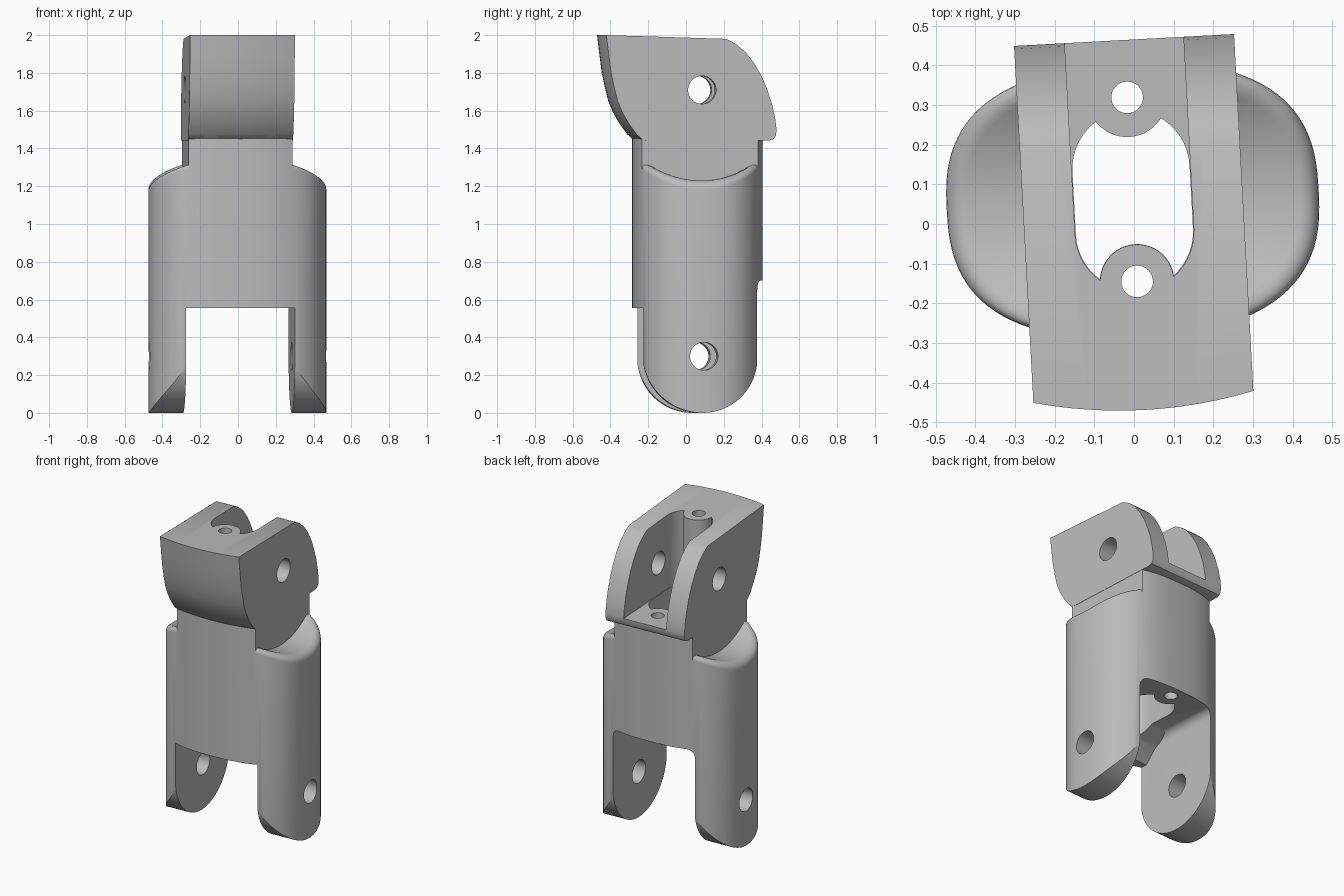
import bpy, bmesh, math
from mathutils import Matrix

if "Cube" in bpy.data.objects:
    bpy.data.objects.remove(bpy.data.objects["Cube"])

CY = 0.06            # depth centre of the body and both hinge pins
HX, HY = 0.47, 0.343  # body half width and half depth
N = 96

grey = bpy.data.materials.new("plain_grey")
grey.use_nodes = True
grey.diffuse_color = (0.5, 0.5, 0.5, 1)
grey.node_tree.nodes["Principled BSDF"].inputs["Base Color"].default_value = (0.5, 0.5, 0.5, 1)


def finish(name, bm):
    bmesh.ops.recalc_face_normals(bm, faces=bm.faces)
    mesh = bpy.data.meshes.new(name)
    bm.to_mesh(mesh)
    bm.free()
    mesh.materials.append(grey)
    obj = bpy.data.objects.new(name, mesh)
    bpy.context.collection.objects.link(obj)
    return obj


def loft(name, rings, cap_top=True):
    """Join equal-length rings of points into a closed solid."""
    bm = bmesh.new()
    vs = [[bm.verts.new(p) for p in r] for r in rings]
    n = len(vs[0])
    for a, b in zip(vs, vs[1:]):
        for i in range(n):
            j = (i + 1) % n
            bm.faces.new((a[i], a[j], b[j], b[i]))
    bm.faces.new(vs[0])
    if cap_top:
        bm.faces.new(vs[-1])
    else:
        # strips across x, so the top follows a curve along y
        top, q = vs[-1], n // 4
        for i in range(-q, q):
            ids = [i % n, (i + 1) % n, (n // 2 - i - 1) % n, (n // 2 - i) % n]
            bm.faces.new([top[k] for k in dict.fromkeys(ids)])
    return finish(name, bm)


def upright(name, outline, z0, z1):
    return loft(name, [[(x, y, z) for x, y in outline] for z in (z0, z1)])


def sideways(name, profile, x0, x1):
    return loft(name, [[(x, y, z) for y, z in profile] for x in (x0, x1)])


def arc(cx, cy, r, a0, a1, n=24):
    return [(cx + r * math.cos(math.radians(a0 + (a1 - a0) * i / n)),
             cy + r * math.sin(math.radians(a0 + (a1 - a0) * i / n))) for i in range(n + 1)]


def circle(cx, cy, r, n=48):
    return arc(cx, cy, r, 0, 360, n)[:-1]


def combine(obj, other, operation):
    mod = obj.modifiers.new(operation.lower(), "BOOLEAN")
    mod.operation, mod.object, mod.solver = operation, other, "EXACT"
    bpy.context.view_layer.objects.active = obj
    bpy.ops.object.modifier_apply(modifier=mod.name)
    bpy.data.objects.remove(other)


# Oval body outline
def signed_power(v):
    return math.copysign(abs(v) ** (2 / 2.6), v) if abs(v) > 1e-6 else 0.0


oval = []
for i in range(N):
    t = 2 * math.pi * i / N
    oval.append((HX * signed_power(math.cos(t)), HY * signed_power(math.sin(t))))

# Body with scooped, rounded shoulders
R = 0.05
rings = [[(x, CY + y, 0) for x, y in oval]]
for k in range(7):
    a = math.pi / 2 * k / 6
    d = R * (1 - math.cos(a))
    ring = []
    for x, y in oval:
        yy = y * (1 - d / HY)
        top = 1.71 - math.sqrt(0.48 ** 2 - yy ** 2)
        ring.append((x * (1 - d / HX), CY + yy, top - R + R * math.sin(a)))
    rings.append(ring)
body = loft("hinge_link", rings, cap_top=False)

# Rounded leg ends
keep = arc(CY, 0.305, 0.305, 180, 360, 48) + [(CY + 0.305, 0.5), (1, 0.5), (1, 3), (-1, 3), (-1, 0.5), (CY - 0.305, 0.5)]
combine(body, sideways("leg_shape", keep, -1, 1), "INTERSECT")

# Flat-sided neck
neck = [(max(-0.276, min(0.276, x)), CY + y) for x, y in oval]
neck = list(dict.fromkeys(neck))
combine(body, upright("neck", neck, 1.0, 1.46), "UNION")

# Head with a bowed front
front = [(-0.26, 1.443), (-0.285, 1.452), (-0.31, 1.475), (-0.35, 1.53), (-0.385, 1.59),
         (-0.41, 1.65), (-0.428, 1.72), (-0.445, 1.8), (-0.458, 1.9), (-0.47, 2.0)]
back = [(0.2, 1.98), (0.25, 1.953), (0.3, 1.91), (0.345, 1.853), (0.385, 1.785), (0.415, 1.715),
        (0.44, 1.64), (0.457, 1.565), (0.465, 1.5), (0.462, 1.468), (0.45, 1.45), (0.43, 1.443)]
rings = []
for k in range(13):
    u = k / 6 - 1
    rings.append([(0.278 * u, y + 0.033 * u * u, z) for y, z in front]
                 + [(0.278 * u, y, z) for y, z in back])
combine(body, loft("head", rings), "UNION")

# Fork slot, higher at the back with rounded rear corners
fork = [(-1, -1), (-1, 0.555), (-0.2, 0.555), (-0.12, 0.64), (0, 0.7), (1, 0.7), (1, -1)]
slot = sideways("fork_slot", fork, -0.288, 0.288)
bm = bmesh.new()
bm.from_mesh(slot.data)
corner = [e for e in bm.edges if all(v.co.z > 0.69 for v in e.verts)
          and abs(e.verts[0].co.x - e.verts[1].co.x) < 0.01]
bmesh.ops.bevel(bm, geom=corner, offset=0.05, segments=6, profile=0.5, affect="EDGES")
bm.to_mesh(slot.data)
bm.free()
combine(body, slot, "DIFFERENCE")

# Head slot and central passage, each leaving round tendon bosses
FRONT_Y, BACK_Y = -0.145, 0.32
head_slot = upright("head_slot", arc(0, -0.02, 0.15, 180, 360) + [(0.15, 1), (-0.15, 1)], 1.5, 2.3)
combine(head_slot, upright("boss", circle(0, FRONT_Y, 0.093), 1, 3), "DIFFERENCE")
combine(body, head_slot, "DIFFERENCE")
passage = upright("passage", arc(0, -0.02, 0.148, 180, 360) + arc(0, 0.14, 0.148, 0, 180), 0.3, 1.6)
for y, r in ((FRONT_Y, 0.094), (BACK_Y, 0.1)):
    combine(passage, upright("boss", circle(0, y, r), 0, 3), "DIFFERENCE")
combine(body, passage, "DIFFERENCE")

# Tendon holes and hinge pin holes
for y in (FRONT_Y, BACK_Y):
    combine(body, upright("tendon_hole", circle(0, y, 0.04, 32), -1, 3), "DIFFERENCE")
for z in (0.3, 1.71):
    combine(body, sideways("pin_hole", circle(0.07, z, 0.074), -1, 1), "DIFFERENCE")

# Slight turn about the vertical, then smooth shading with sharp edges
body.data.transform(Matrix.Rotation(math.radians(3.1), 4, "Z"))
for o in bpy.context.selected_objects:
    o.select_set(False)
body.select_set(True)
bpy.context.view_layer.objects.active = body
bpy.ops.object.shade_smooth_by_angle(angle=math.radians(30))
